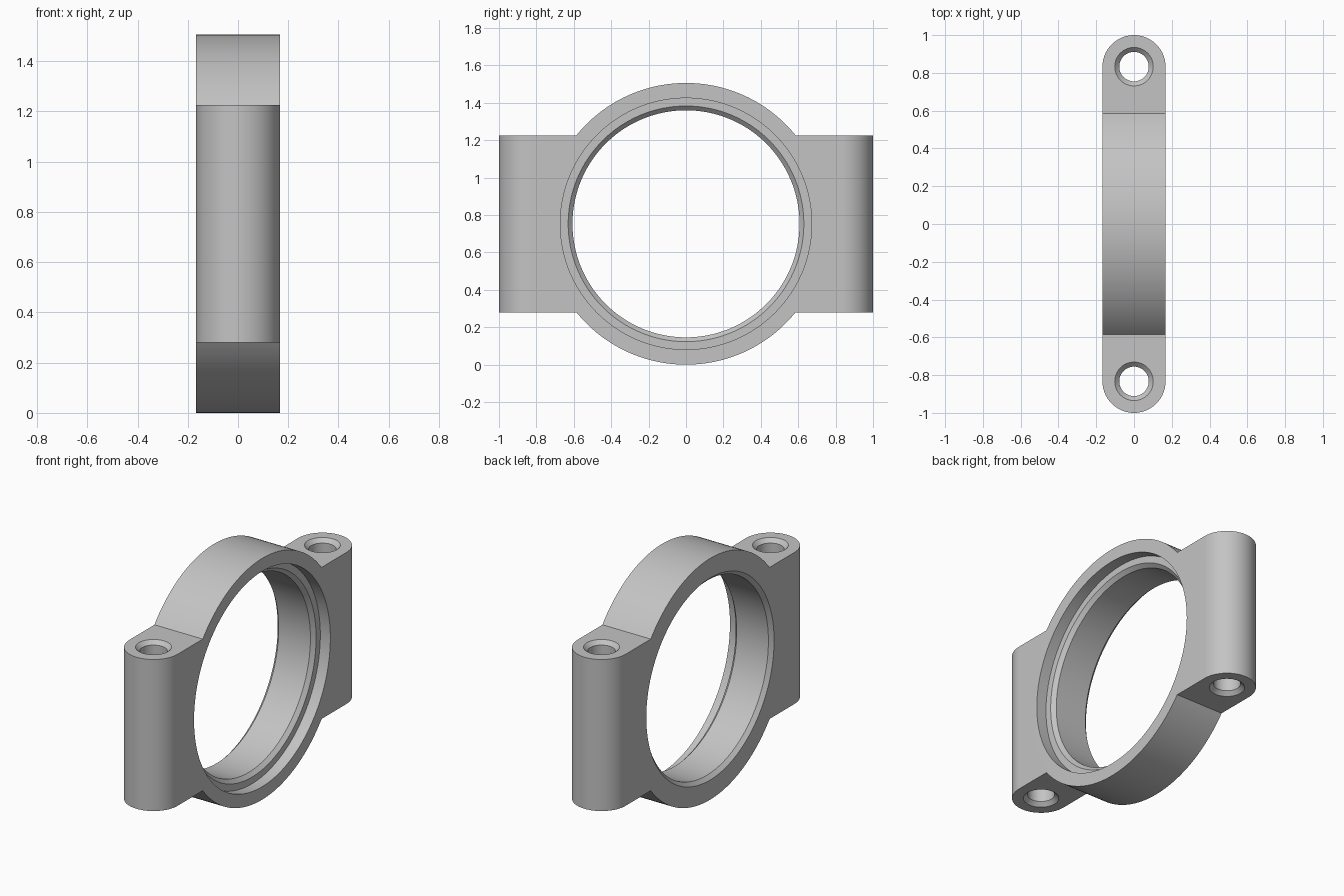
import bpy, bmesh, math
from mathutils import Vector

if "Cube" in bpy.data.objects:
    bpy.data.objects.remove(bpy.data.objects["Cube"])

HALF = 0.167                 # half thickness, also the lug end radius
R = 0.753                    # ring outer radius and centre height
LUG_Z0, LUG_Z1 = 0.28, 1.226
HOLE_Y = 1.0 - HALF

grey = bpy.data.materials.new("light_grey")
grey.diffuse_color = (0.55, 0.55, 0.55, 1)
grey.use_nodes = True
grey.node_tree.nodes["Principled BSDF"].inputs["Base Color"].default_value = grey.diffuse_color


def make_object(name, bm):
    bmesh.ops.recalc_face_normals(bm, faces=bm.faces)
    mesh = bpy.data.meshes.new(name)
    bm.to_mesh(mesh)
    bm.free()
    mesh.materials.append(grey)
    obj = bpy.data.objects.new(name, mesh)
    bpy.context.collection.objects.link(obj)
    return obj


def prism(name, points, direction):
    """Extrude a closed outline."""
    bm = bmesh.new()
    face = bm.faces.new([bm.verts.new(p) for p in points])
    new = bmesh.ops.extrude_face_region(bm, geom=[face])["geom"]
    bmesh.ops.translate(bm, vec=Vector(direction),
                        verts=[v for v in new if isinstance(v, bmesh.types.BMVert)])
    return make_object(name, bm)


def turned(name, profile, place, steps):
    """Closed solid of revolution from (radius, axial) pairs."""
    bm = bmesh.new()
    rings = []
    for r, h in profile:
        rings.append([bm.verts.new(place(r * math.cos(2 * math.pi * i / steps),
                                         r * math.sin(2 * math.pi * i / steps), h))
                      for i in range(steps)])
    for a, b in zip(rings, rings[1:]):
        for i in range(steps):
            j = (i + 1) % steps
            bm.faces.new((a[i], a[j], b[j], b[i]))
    bm.faces.new(rings[0])
    bm.faces.new(rings[-1])
    return make_object(name, bm)


def boolean(target, tool, operation):
    mod = target.modifiers.new(operation.lower(), 'BOOLEAN')
    mod.operation = operation
    mod.solver = 'EXACT'
    mod.object = tool
    bpy.context.view_layer.objects.active = target
    bpy.ops.object.modifier_apply(modifier=mod.name)
    bpy.data.objects.remove(tool, do_unlink=True)


def arc(a0, a1, n):
    return [a0 + (a1 - a0) * i / n for i in range(n + 1)]


# Side outline: circular ring with a rectangular lug on both sides
t0 = math.asin((LUG_Z1 - R) / R)
t1 = math.asin((R - LUG_Z0) / R)
side = [(R * math.cos(t), R + R * math.sin(t)) for t in arc(t0, math.pi - t0, 72)]
side += [(-1.2, LUG_Z1), (-1.2, LUG_Z0)]
side += [(R * math.cos(t), R + R * math.sin(t))
         for t in arc(math.pi + t1, 2 * math.pi - t1, 72)]
side += [(1.2, LUG_Z0), (1.2, LUG_Z1)]
body = prism("clamp_ring_body", [(-0.3, y, z) for y, z in side], (0.6, 0, 0))

# Plan outline: slot shape that rounds the lug ends
plan = [(HALF * math.cos(t), HOLE_Y + HALF * math.sin(t)) for t in arc(0, math.pi, 40)]
plan += [(-x, -y) for x, y in plan]
slot = prism("plan_outline", [(x, y, -0.1) for x, y in plan], (0, 0, 1.8))
boolean(body, slot, 'INTERSECT')

# Main bore: chamfer on the left, chamfer and recessed seat on the right
bore = turned("bore_cutter",
              [(0.68, -HALF - 0.05), (0.607, -HALF + 0.023), (0.607, 0.075),
               (0.63, 0.098), (0.672, 0.098), (0.672, HALF + 0.1)],
              lambda a, b, h: (h, a, R + b), 160)
boolean(body, bore, 'DIFFERENCE')

# Bolt holes, countersunk at both ends
for s in (-1, 1):
    hole = turned("bolt_hole_cutter",
                  [(0.122, LUG_Z0 - 0.02), (0.078, LUG_Z0 + 0.024),
                   (0.078, LUG_Z1 - 0.024), (0.122, LUG_Z1 + 0.02)],
                  lambda a, b, h: (a, s * HOLE_Y + b, h), 48)
    boolean(body, hole, 'DIFFERENCE')

# Smooth curved walls, keep the edges sharp
bpy.ops.object.select_all(action='DESELECT')
body.select_set(True)
bpy.context.view_layer.objects.active = body
bpy.ops.object.shade_smooth_by_angle(angle=math.radians(25))
